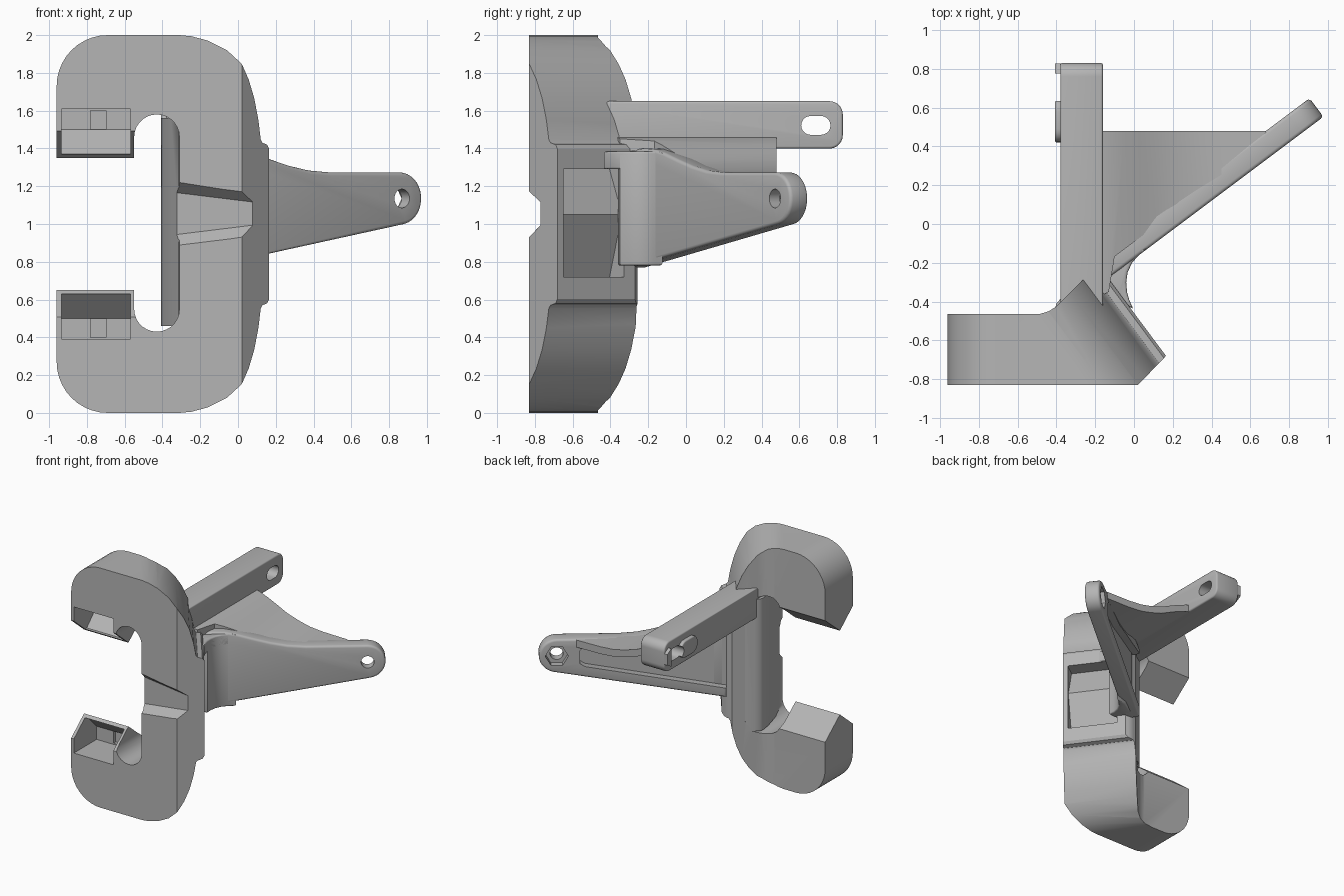
import bpy, bmesh
from math import sin, cos, radians
from mathutils import Vector

if "Cube" in bpy.data.objects:
    bpy.data.objects.remove(bpy.data.objects["Cube"], do_unlink=True)

grey = bpy.data.materials.new("plain grey")
grey.use_nodes = True
grey.diffuse_color = (0.46, 0.46, 0.46, 1)
grey.node_tree.nodes["Principled BSDF"].inputs["Base Color"].default_value = grey.diffuse_color

X, Y, Z, ZERO = Vector((1, 0, 0)), Vector((0, 1, 0)), Vector((0, 0, 1)), Vector((0, 0, 0))


def arc(cx, cy, r, a0, a1, n=10):
    return [(cx + r * cos(radians(a0 + (a1 - a0) * i / n)),
             cy + r * sin(radians(a0 + (a1 - a0) * i / n))) for i in range(n + 1)]


def prism(name, pts, u, v, w, lo, hi, origin=ZERO, bevel=0):
    """Flat outline in the u, v plane, extruded along w from lo to hi."""
    bm = bmesh.new()
    rows = [[bm.verts.new(origin + u * a + v * b + w * h) for a, b in pts] for h in (lo, hi)]
    n = len(pts)
    caps = [bm.faces.new(r) for r in rows]
    for i in range(n):
        j = (i + 1) % n
        bm.faces.new((rows[0][i], rows[0][j], rows[1][j], rows[1][i]))
    bmesh.ops.recalc_face_normals(bm, faces=bm.faces)
    if bevel:
        rim = list({e for f in caps for e in f.edges})
        bmesh.ops.bevel(bm, geom=rim, offset=bevel, segments=3, profile=0.5, affect='EDGES')
    mesh = bpy.data.meshes.new(name)
    bm.to_mesh(mesh)
    bm.free()
    mesh.materials.append(grey)
    ob = bpy.data.objects.new(name, mesh)
    bpy.context.collection.objects.link(ob)
    return ob


def combine(ob, cutter, mode='DIFFERENCE'):
    bpy.context.view_layer.objects.active = ob
    m = ob.modifiers.new("cut", 'BOOLEAN')
    m.operation, m.object, m.solver = mode, cutter, 'EXACT'
    bpy.ops.object.modifier_apply(modifier=m.name)
    bpy.data.objects.remove(cutter, do_unlink=True)


def flip(pts):
    return [(a, 2 - b) for a, b in reversed(pts)]


# Slanted outer face: its corner, its direction and its outward normal
corner = Vector((0.165, -0.68, 0))
along, out = Vector((0.597, -0.802, 0)), Vector((0.802, 0.597, 0))

# Clamp body: plan, rounded left corners, throat slot with a flared spine wall
plan = [(-1, -0.83), (0.02, -0.83), (0.165, -0.68), (-0.14, -0.27), (-0.19, -0.257),
        (-0.24, -0.265), (-0.36, -0.385), (-0.4, -0.425), (-0.44, -0.45), (-0.49, -0.465), (-1, -0.465)]
body = prism("clamp_body", plan, X, Y, Z, 0, 2)
left = [(0.5, 2.1), (-0.69, 2.1), (-0.69, 2)] + arc(-0.69, 1.73, 0.27, 90, 180)
combine(body, prism("left_corners", left + flip(left), X, Z, Y, -1, 0), 'INTERSECT')
throat = arc(-0.43, 1.46, 0.12, 0, 180, 14) + arc(-0.43, 0.55, 0.12, 180, 360, 14)
combine(body, prism("throat", throat, X, Z, Y, -1, 0))
flare = [(-0.29, -0.82), (-0.315, -0.8), (-0.36, -0.65), (-0.395, -0.52), (-0.408, -0.44),
         (-0.4, -0.41), (-0.37, -0.375), (-0.3, -0.33), (-0.2, -0.31), (-0.2, -0.82)]
combine(body, prism("flare", flare, X, Y, Z, 0.46, 1.56), 'UNION')

# Outer profile swept along the slanted face
sweep = [(-2, 2.01), (-0.49, 2.01), (-0.47, 2), (-0.42, 1.994), (-0.35, 1.971), (-0.27, 1.921),
         (-0.206, 1.848), (-0.154, 1.765), (-0.112, 1.665), (-0.081, 1.55), (-0.063, 1.445),
         (-0.05, 1.43), (-0.015, 1.42), (0.005, 1.39)]
combine(body, prism("sweep", sweep + flip(sweep), out, Z, along, -2, 2, corner), 'INTERSECT')

# Wedge-ended mouth, insert pockets and a small centre notch in each jaw
jaw = [(-0.9, 1.55), (-0.66, 1.35), (-0.4, 1.56)]
combine(body, prism("mouth", jaw + flip(jaw), Y, Z, X, -1.2, -0.45))
pocket = [(-0.9, 1.61), (-0.53, 1.61), (-0.53, 1.5), (-0.66, 1.37), (-0.9, 1.37)]
notch = [(-0.6, 1.6), (-0.5, 1.6), (-0.5, 1.5), (-0.6, 1.5)]
for shape, x0, x1 in ((pocket, -0.935, -0.57), (notch, -0.78, -0.7)):
    combine(body, prism("pocket", shape, Y, Z, X, x0, x1))
    combine(body, prism("pocket", flip(shape), Y, Z, X, x0, x1))

# Tapered groove across the front of the spine
groove = prism("groove", [(-0.9, -0.24), (-0.77, -0.115), (-0.77, 0.115), (-0.9, 0.24)],
               Y, Z, X, -0.36, 0.25, Vector((0, 0, 1.055)))
for vert in groove.data.vertices:
    if vert.co.x > 0:
        vert.co.z = 1.055 + (vert.co.z - 1.055) * (0.35 if vert.co.y > -0.8 else 0.6)
combine(body, groove)

# Ridged recess in the slanted outer face
ridge = [(0.2, 1.29), (-0.13, 1.29), (-0.02, 1.05), (-0.13, 0.72), (0.2, 0.72)]
combine(body, prism("recess", ridge, out, Z, along, -0.44, -0.04, corner))

# Straight rear beam with slotted hole and raised pads
beam_side = [(-0.46, 1.4)] + arc(0.76, 1.47, 0.07, -90, 0) + arc(0.76, 1.58, 0.07, 0, 90) + \
    [(-0.46, 1.65)]
beam = prism("rear_beam", beam_side, Y, Z, X, -0.38, -0.16, bevel=0.012)


def stadium(y0, y1, r):
    return arc(y1 - r, 1.522, r, -90, 90) + arc(y0 + r, 1.522, r, 90, 270)


combine(beam, prism("slot", stadium(0.61, 0.765, 0.05), Y, Z, X, -0.6, 0))
pad = prism("beam_pad", stadium(0.42, 0.65, 0.07), Y, Z, X, -0.408, -0.37, bevel=0.01)
combine(pad, prism("slot", stadium(0.61, 0.765, 0.05), Y, Z, X, -0.6, 0))
prism("beam_end_pad", [(0.775, 1.45), (0.828, 1.48), (0.828, 1.57), (0.775, 1.6)],
      Y, Z, X, -0.408, -0.37)

# Diagonal blade arm with round tip, bolt hole and nut recess
d, back, base = Vector((0.8, 0.6, 0)), Vector((-0.6, 0.8, 0)), Vector((0, -0.18, 0))
blade_side = [(-0.2, 0.77)] + arc(1.083, 1.135, 0.138, -78, 90, 16) + [
    (0.62, 1.273), (0.48, 1.283), (0.35, 1.308), (0.22, 1.343), (0.1, 1.378),
    (0, 1.398), (-0.1, 1.4), (-0.2, 1.39)]
blade = prism("blade_arm", blade_side, d, Z, back, 0, 0.12, base, bevel=0.018)
panel = [(-0.3, 0.83), (0.87, 1.045), (0.91, 1.07), (0.91, 1.18), (0.88, 1.21), (0.5, 1.21),
         (0.25, 1.26), (-0.3, 1.36)]
combine(blade, prism("panel", panel, d, Z, back, 0.06, 0.2, base))
combine(blade, prism("hole", arc(1.085, 1.135, 0.05, 0, 345, 23), d, Z, back, -0.1, 0.3, base))
combine(blade, prism("nut", arc(1.085, 1.135, 0.088, 0, 300, 5), d, Z, back, 0.07, 0.3, base))

# Curved fillet joining blade and body, reaching further above the recess
root = [(-0.09, -0.36), (-0.25, -0.33), (-0.16, -0.22), (-0.03, -0.14), (0.07, -0.125),
        (0.03, -0.155), (-0.01, -0.2), (-0.033, -0.25), (-0.04, -0.3), (-0.036, -0.35)]
prism("blade_root", root, X, Y, Z, 0.78, 1.38, bevel=0.012)
prism("blade_root_top", root[1:] + [(-0.025, -0.39), (-0.005, -0.435), (-0.09, -0.4)],
      X, Y, Z, 1.29, 1.385, bevel=0.012)

# Curved web between beam and blade
top = [(-0.2, 1.465), (-0.14, 1.455), (-0.05, 1.42), (0.03, 1.383), (0.12, 1.34), (0.23, 1.306),
       (0.33, 1.283), (0.45, 1.273), (0.75, 1.268)]
web = prism("curved_web", top + [(a, b - 0.06) for a, b in reversed(top)], X, Z, Y, -0.45, 0.48)
combine(web, prism("web_plan", [(-0.19, -0.38), (-0.13, -0.35), (-0.1, -0.168), (0.69, 0.425),
                                (0.65, 0.6), (-0.19, 0.6)], X, Y, Z, 1, 1.6), 'INTERSECT')

# Crisp edges, smooth curves
bpy.ops.object.select_all(action='DESELECT')
for ob in bpy.context.scene.objects:
    if ob.type == 'MESH':
        ob.select_set(True)
        bpy.context.view_layer.objects.active = ob
bpy.ops.object.shade_smooth_by_angle(angle=radians(32))
